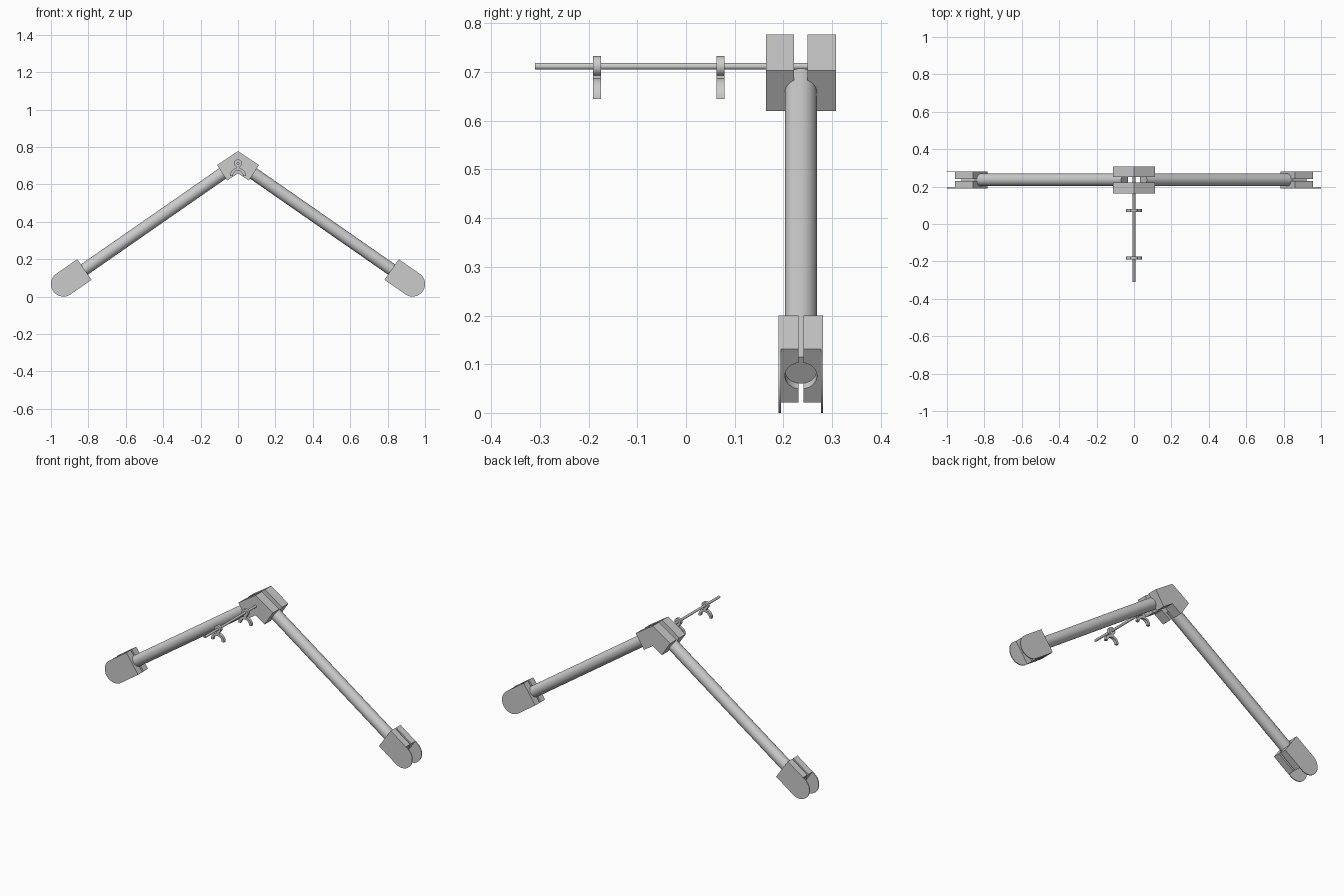
import bpy, bmesh
from math import sin, cos, pi, radians, sqrt
from mathutils import Matrix, Vector

if "Cube" in bpy.data.objects:
    bpy.data.objects.remove(bpy.data.objects["Cube"])

A = radians(34.8)      # leg slope
YC = 0.236             # centre plane of the frame
R = 0.033              # tube radius
# leg space: x runs down the leg, y across, z out of its upper side
LEG = Matrix(((cos(A), 0, sin(A), 0.933), (0, 1, 0, YC),
              (-sin(A), 0, cos(A), 0.067), (0, 0, 0, 1)))


def prism(bm, pts, step):
    """Extrude a closed 3D outline by a vector."""
    f = bm.faces.new([bm.verts.new(p) for p in pts])
    ext = bmesh.ops.extrude_face_region(bm, geom=[f])
    bmesh.ops.translate(bm, vec=Vector(step),
                        verts=[g for g in ext['geom'] if isinstance(g, bmesh.types.BMVert)])


def cylinder(bm, p, q, r, seg):
    p, q = Vector(p), Vector(q)
    m = Matrix.Translation((p + q) / 2) @ (q - p).to_track_quat('Z', 'Y').to_matrix().to_4x4()
    bmesh.ops.create_cone(bm, cap_ends=True, segments=seg, radius1=r, radius2=r,
                          depth=(q - p).length, matrix=m)


def finish(name, bm, matrix=None, mirror=False):
    if matrix:
        bm.transform(matrix)
    bmesh.ops.recalc_face_normals(bm, faces=bm.faces[:])
    me = bpy.data.meshes.new(name)
    bm.to_mesh(me)
    bm.free()
    ob = bpy.data.objects.new(name, me)
    bpy.context.collection.objects.link(ob)
    if mirror:
        mod = ob.modifiers.new("mirror", 'MIRROR')
        mod.use_axis = (True, False, False)
        mod.use_mirror_merge = False
    bpy.ops.object.select_all(action='DESELECT')
    ob.select_set(True)
    bpy.context.view_layer.objects.active = ob
    bpy.ops.object.shade_smooth_by_angle(angle=radians(30))
    return ob


# leg tubes
bm = bmesh.new()
cylinder(bm, (-1.075, 0, 0), (-0.036, 0, 0), R, 32)
finish("leg_tube", bm, LEG, True)

# foot clamp halves, each with a round groove for the tube
H, GAP, OUT = 0.067, 0.005, 0.041
a0 = pi / 2 - math_a if (math_a := GAP / R) else 0
groove = [(R * cos(t), R * sin(t)) for t in
          [-a0 + 2 * a0 * i / 20 for i in range(21)]]
section = [(GAP, -H), *groove, (GAP, H), (OUT, H), (OUT, -H)]
bm = bmesh.new()
for s in (-1, 1):
    prism(bm, [(-0.136, s * y, z) for y, z in section], (0.12, 0, 0))
finish("foot_clamp", bm, LEG, True)

# foot side plates with rounded ends
outline = [(-0.136, -H)] + [(H * cos(t), H * sin(t)) for t in
                            [-pi / 2 + pi * i / 24 for i in range(25)]] + [(-0.136, H)]
bm = bmesh.new()
for s in (-1, 1):
    prism(bm, [(x, s * OUT, z) for x, z in outline], (0, s * 0.0045, 0))
finish("foot_side_plate", bm, LEG, True)

# apex bracket: front and back chevron blocks
chevron = [(0, 0.777), (0.112, 0.703), (0.058, 0.62), (0, 0.659),
           (-0.058, 0.62), (-0.112, 0.703)]
for name, s in (("apex_bracket_front", -1), ("apex_bracket_back", 1)):
    bm = bmesh.new()
    prism(bm, [(x, YC + s * 0.014, z) for x, z in chevron], (0, s * 0.058, 0))
    finish(name, bm)

# axle rod
ROD = 0.712
bm = bmesh.new()
cylinder(bm, (0, -0.31, ROD), (0, 0.25, ROD), 0.007, 20)
finish("axle_rod", bm)

# hangers: eye on the rod, short neck and downward fork
for i, y in enumerate((-0.191, 0.063)):
    bm = bmesh.new()
    cylinder(bm, (0, y, ROD), (0, y + 0.016, ROD), 0.021, 24)
    prism(bm, [(-0.009, y, 0.676), (0.009, y, 0.676), (0.009, y, 0.7), (-0.009, y, 0.7)],
          (0, 0.016, 0))
    ang = [pi * k / 16 for k in range(17)]
    arc = [(0.043 * cos(t), 0.645 + 0.043 * sin(t)) for t in ang]
    arc += [(0.028 * cos(t), 0.645 + 0.028 * sin(t)) for t in reversed(ang)]
    prism(bm, [(x, y, z) for x, z in arc], (0, 0.016, 0))
    finish("hanger_%d" % (i + 1), bm)
